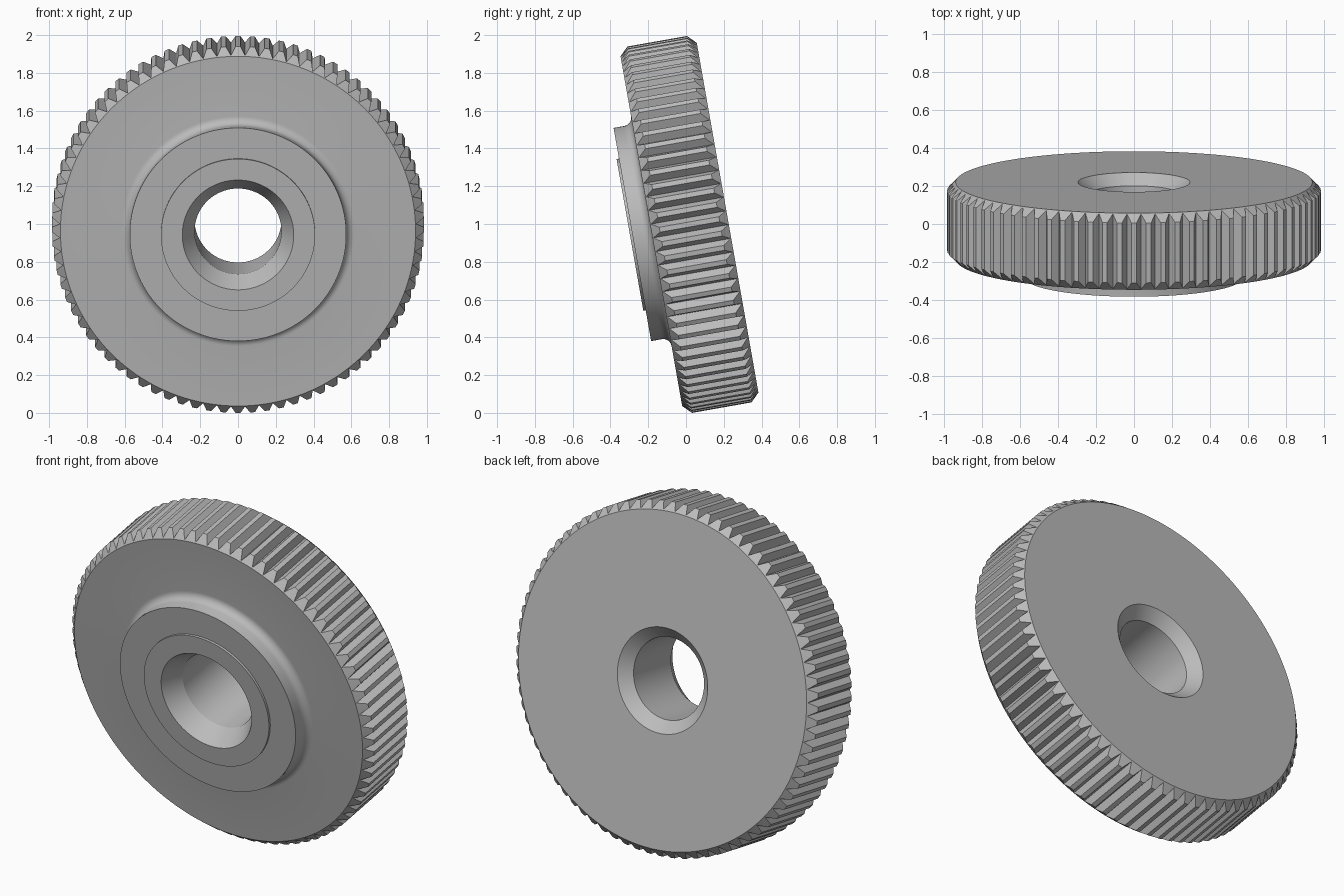
import bpy, bmesh, math
from mathutils import Matrix

cube = bpy.data.objects.get("Cube")
if cube:
    bpy.data.objects.remove(cube, do_unlink=True)

# Main dimensions: radii, and positions along the axle (negative is the front)
TEETH = 80
TIP, ROOT, FACE = 0.985, 0.944, 0.94
FRONT, BACK = -0.205, 0.205
BOSS_R, BOSS_FRONT, FILLET = 0.573, -0.307, 0.045
COLLAR_R, COLLAR_FRONT = 0.408, -0.32
BORE_R, MOUTH_R = 0.23, 0.295
FLAT = 0.34  # share of the tooth pitch taken by the flat crest

# One angle and rim radius per corner of each tooth: crest, crest, groove
pitch = 2 * math.pi / TEETH
steps = []
for i in range(TEETH):
    for offset, radius in ((-FLAT / 2, TIP), (FLAT / 2, TIP), (0.5, ROOT)):
        steps.append(((i + offset) * pitch, radius))


def plain(radius, along):
    return [(radius, along) for _ in steps]


def toothed(edge, inward):
    """Knurled edge where the grooves meet a 45 degree bevel."""
    return [(r, edge + inward * (r - FACE)) for _, r in steps]


# Bore with countersunk mouths
bore = [plain(MOUTH_R, BACK), plain(BORE_R, BACK - 0.06),
        plain(BORE_R, COLLAR_FRONT + 0.11), plain(MOUTH_R, COLLAR_FRONT)]

# Raised collar and hub boss with a fillet at its foot
hub = [plain(COLLAR_R, COLLAR_FRONT), plain(COLLAR_R, BOSS_FRONT),
       plain(BOSS_R, BOSS_FRONT)]
for k in range(9):
    a = k / 8 * math.pi / 2
    hub.append(plain(BOSS_R + FILLET * (1 - math.cos(a)),
                     FRONT - FILLET * (1 - math.sin(a))))

# Bevelled, knurled rim
rim = [plain(FACE, FRONT), toothed(FRONT, 1), toothed(BACK, -1), plain(FACE, BACK)]

# Join the rings into one closed turned solid
bm = bmesh.new()
rings = []
for ring in bore + hub + rim:
    rings.append([bm.verts.new((r * math.sin(t), y, r * math.cos(t)))
                  for (t, _), (r, y) in zip(steps, ring)])
count = len(steps)
for j, ring in enumerate(rings):
    after = rings[(j + 1) % len(rings)]
    for i in range(count):
        n = (i + 1) % count
        bm.faces.new((ring[i], ring[n], after[n], after[i]))
bmesh.ops.recalc_face_normals(bm, faces=bm.faces)

# Lean the wheel forward and stand it on the floor
bm.transform(Matrix.Translation((0, 0.004, 1.0)) @ Matrix.Rotation(math.radians(10), 4, 'X'))
low = min(v.co.z for v in bm.verts)
mid = (min(v.co.y for v in bm.verts) + max(v.co.y for v in bm.verts)) / 2
bm.transform(Matrix.Translation((0, -mid, -low)))

mesh = bpy.data.meshes.new("knurled_wheel")
bm.to_mesh(mesh)
bm.free()
wheel = bpy.data.objects.new("knurled_wheel", mesh)
bpy.context.collection.objects.link(wheel)

# Plain grey metal
grey = bpy.data.materials.new("grey_metal")
grey.use_nodes = True
colour = (0.5, 0.5, 0.5, 1)
grey.diffuse_color = colour
grey.node_tree.nodes["Principled BSDF"].inputs["Base Color"].default_value = colour
mesh.materials.append(grey)

# Smooth round surfaces, crisp edges
bpy.ops.object.select_all(action='DESELECT')
wheel.select_set(True)
bpy.context.view_layer.objects.active = wheel
bpy.ops.object.shade_smooth_by_angle(angle=math.radians(25))
